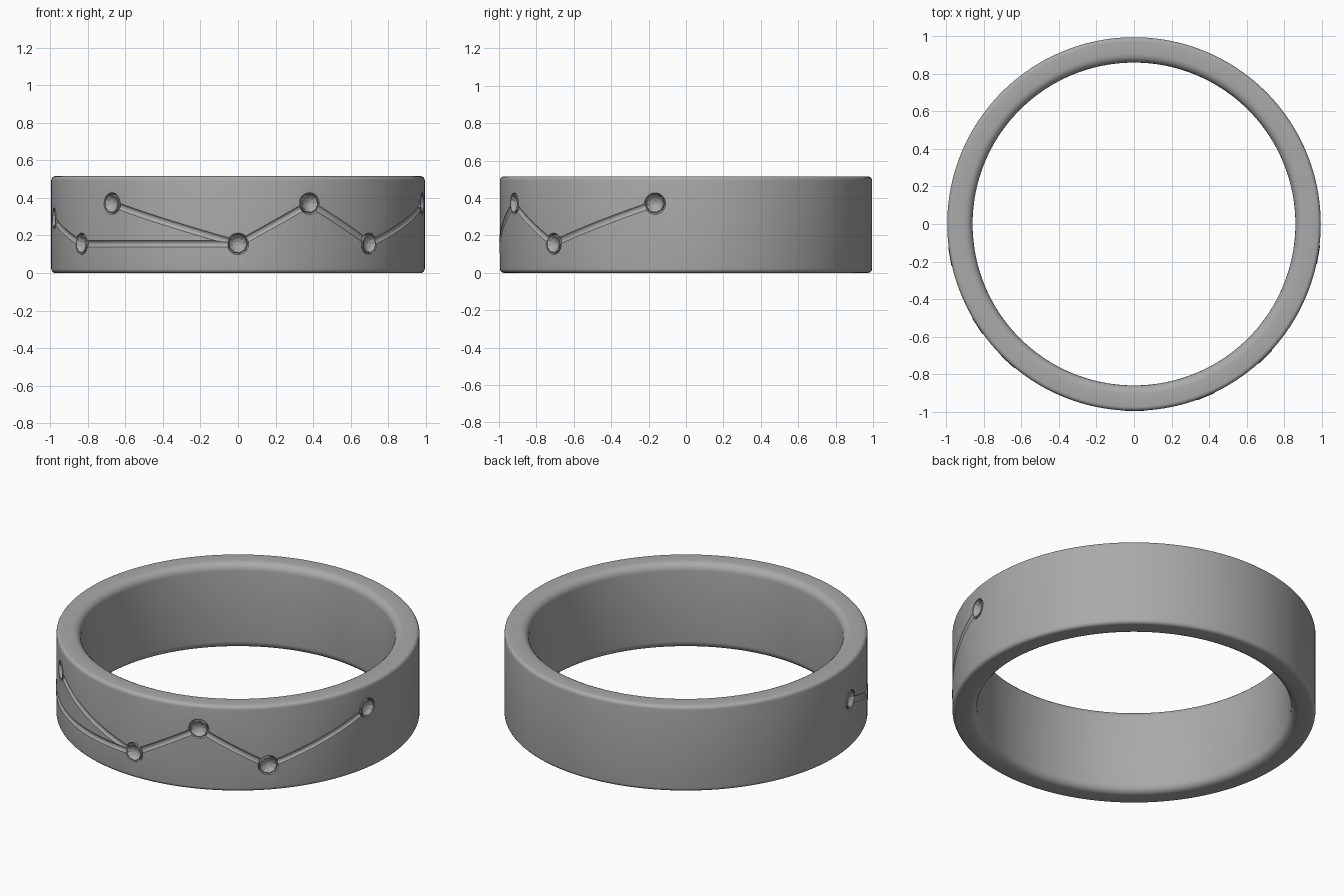
import bpy, bmesh, math
from mathutils import Matrix, Vector

if "Cube" in bpy.data.objects:
    bpy.data.objects.remove(bpy.data.objects["Cube"])

R, R_IN, H = 0.995, 0.86, 0.516
# stars as (angle from the front in degrees, height)
STARS = [(-80, 0.29), (-57, 0.155), (0, 0.155), (-42.5, 0.37),
         (22.5, 0.37), (44.6, 0.155), (80.4, 0.37)]
LINKS = [(0, 1), (1, 2), (3, 2), (2, 4), (4, 5), (5, 6)]

metal = bpy.data.materials.new("dark_metal")
metal.diffuse_color = (0.4, 0.4, 0.4, 1)
metal.use_nodes = True
metal.node_tree.nodes["Principled BSDF"].inputs["Base Color"].default_value = metal.diffuse_color


def make_object(name, bm):
    bmesh.ops.recalc_face_normals(bm, faces=bm.faces)
    mesh = bpy.data.meshes.new(name)
    bm.to_mesh(mesh)
    bm.free()
    mesh.materials.append(metal)
    ob = bpy.data.objects.new(name, mesh)
    bpy.context.collection.objects.link(ob)
    return ob


def on_band(deg, z, r=R):
    a = math.radians(deg)
    return Vector((r * math.sin(a), -r * math.cos(a), z))


def lathe(bm, profile, steps, matrix=Matrix(), closed=False):
    """Revolve (radius, z) points round z; open profiles get end caps."""
    rings = [[bm.verts.new(matrix @ Vector((r * math.cos(2 * math.pi * i / steps),
                                            r * math.sin(2 * math.pi * i / steps), z)))
              for i in range(steps)] for r, z in profile]
    pairs = list(zip(rings, rings[1:])) + ([(rings[-1], rings[0])] if closed else [])
    for a, b in pairs:
        for i in range(steps):
            j = (i + 1) % steps
            bm.faces.new((a[i], a[j], b[j], b[i]))
    if not closed:
        bm.faces.new(rings[0][::-1])
        bm.faces.new(rings[-1])


def star_matrix(deg, z):
    """Local z points outwards from the band surface."""
    out = on_band(deg, 0, 1)
    return Matrix.Translation(on_band(deg, z)) @ out.to_track_quat('Z', 'Y').to_matrix().to_4x4()


# Band: rounded rectangular section, softer on the inside
def corner(cx, cz, rad, start):
    return [(cx + rad * math.cos(math.radians(start + 18 * k)),
             cz + rad * math.sin(math.radians(start + 18 * k))) for k in range(6)]


f, g = 0.022, 0.045
section = (corner(R - f, f, f, -90) + corner(R - f, H - f, f, 0)
           + corner(R_IN + g, H - g, g, 90) + corner(R_IN + g, g, g, 180))
bm = bmesh.new()
lathe(bm, section, 192, closed=True)
band = make_object("ring_band", bm)


# Engraved lines: tubes following the surface, used as cutters
def line_cutter(p, q, n=24, rad=0.021, sides=20):
    bm = bmesh.new()
    (a0, z0), (a1, z1) = p, q
    pts = [on_band(a0 + (a1 - a0) * k / n, z0 + (z1 - z0) * k / n, R + 0.012) for k in range(n + 1)]
    rings = []
    for k, c in enumerate(pts):
        t = (pts[min(k + 1, n)] - pts[max(k - 1, 0)]).normalized()
        out = Vector((c.x, c.y, 0)).normalized()
        side = t.cross(out).normalized()
        out = side.cross(t)
        rings.append([bm.verts.new(c + rad * (math.cos(2 * math.pi * s / sides) * side
                                              + math.sin(2 * math.pi * s / sides) * out))
                      for s in range(sides)])
    for a, b in zip(rings, rings[1:]):
        for s in range(sides):
            u = (s + 1) % sides
            bm.faces.new((a[s], a[u], b[u], b[s]))
    bm.faces.new(rings[0])
    bm.faces.new(rings[-1])
    return make_object("line_cutter", bm)


cutters = [line_cutter(STARS[i], STARS[j]) for i, j in LINKS]

# Countersunk stone seats
for s in STARS:
    bm = bmesh.new()
    lathe(bm, [(0.035, -0.06), (0.046, -0.03), (0.058, 0.0), (0.07, 0.03)], 32, star_matrix(*s))
    cutters.append(make_object("seat_cutter", bm))

for c in cutters:
    c.hide_render = True
    mod = band.modifiers.new("engrave", 'BOOLEAN')
    mod.operation, mod.solver, mod.object = 'DIFFERENCE', 'EXACT', c

bpy.context.view_layer.objects.active = band
band.select_set(True)
for mod in list(band.modifiers):
    bpy.ops.object.modifier_apply(modifier=mod.name)
for c in cutters:
    bpy.data.objects.remove(c)
bpy.ops.object.shade_smooth_by_angle(angle=math.radians(30))

# Sunken faceted settings, hollowed towards the middle
for n, s in enumerate(STARS):
    bm = bmesh.new()
    lathe(bm, [(0.03, -0.062), (0.050, -0.02), (0.052, 0.0), (0.047, 0.002),
               (0.030, -0.014), (0.010, -0.022)], 9, star_matrix(*s))
    make_object(f"stone_setting_{n + 1}", bm)
